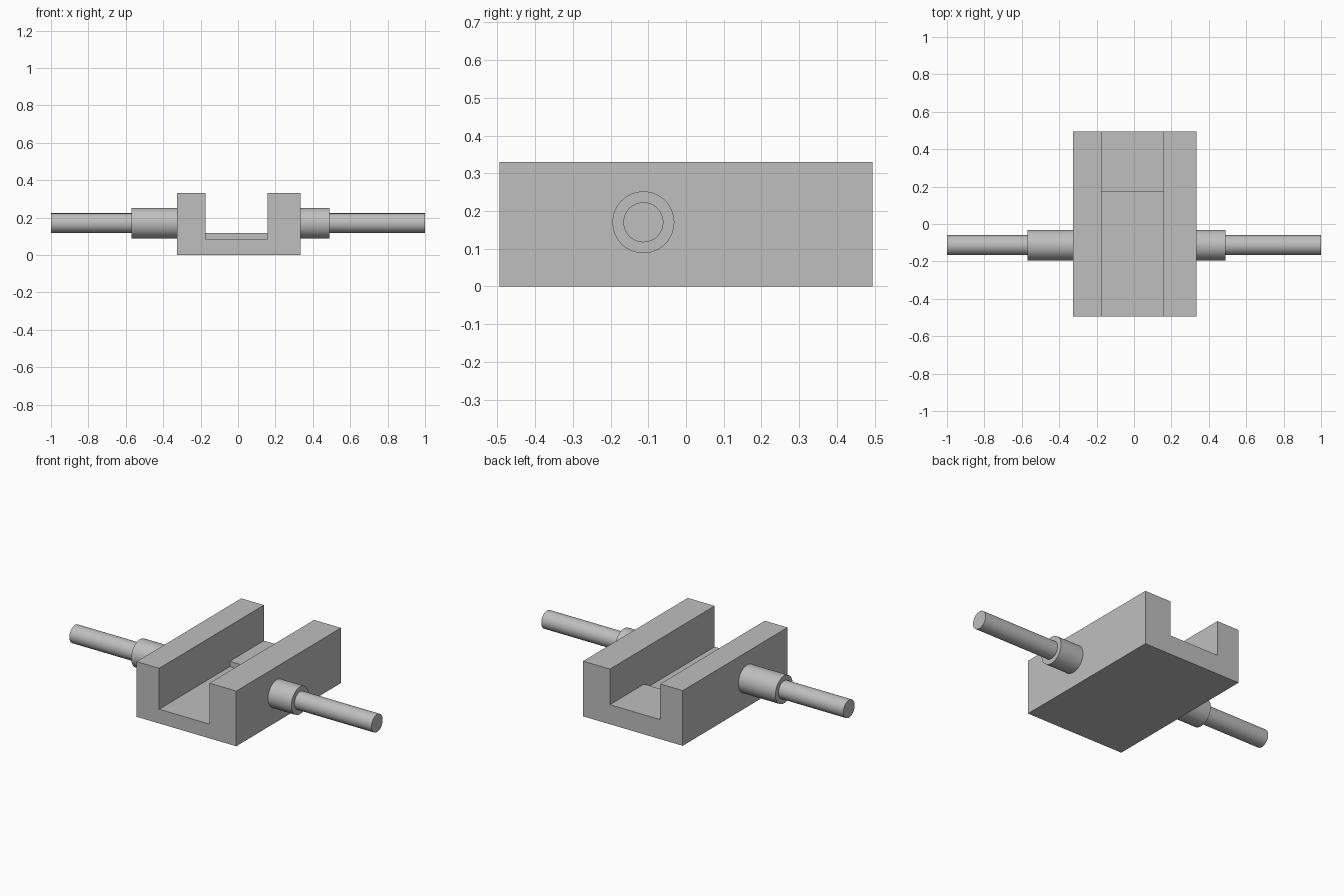
import bpy
import bmesh
import math
from mathutils import Matrix

cube = bpy.data.objects.get("Cube")
if cube:
    bpy.data.objects.remove(cube, do_unlink=True)

grey = bpy.data.materials.new("plain_grey")
grey.use_nodes = True
colour = (0.52, 0.52, 0.52, 1)
grey.diffuse_color = colour
grey.node_tree.nodes["Principled BSDF"].inputs["Base Color"].default_value = colour

LEFT, RIGHT = 0.335, -0.325          # outer sides of the block
SLOT_LEFT, SLOT_RIGHT = 0.157, -0.175
HALF_DEPTH, HEIGHT = 0.495, 0.33
FLOOR, STEP, STEP_Y = 0.085, 0.117, 0.172
AXLE_Y, AXLE_Z = -0.113, 0.17


def add_object(name, bm):
    bmesh.ops.recalc_face_normals(bm, faces=bm.faces)
    mesh = bpy.data.meshes.new(name)
    bm.to_mesh(mesh)
    bm.free()
    mesh.materials.append(grey)
    obj = bpy.data.objects.new(name, mesh)
    bpy.context.collection.objects.link(obj)
    return obj


def channel(name, floor, y0, y1):
    """U-shaped profile extruded along y."""
    bm = bmesh.new()
    outline = [(RIGHT, 0), (LEFT, 0), (LEFT, HEIGHT), (SLOT_LEFT, HEIGHT),
               (SLOT_LEFT, floor), (SLOT_RIGHT, floor),
               (SLOT_RIGHT, HEIGHT), (RIGHT, HEIGHT)]
    face = bm.faces.new([bm.verts.new((x, y0, z)) for x, z in outline])
    ext = bmesh.ops.extrude_face_region(bm, geom=[face])["geom"]
    verts = [v for v in ext if isinstance(v, bmesh.types.BMVert)]
    bmesh.ops.translate(bm, verts=verts, vec=(0, y1 - y0, 0))
    return add_object(name, bm)


def cylinder(name, radius, x0, x1):
    """Smooth capped cylinder along x on the axle line."""
    bm = bmesh.new()
    place = (Matrix.Translation(((x0 + x1) / 2, AXLE_Y, AXLE_Z))
             @ Matrix.Rotation(math.pi / 2, 4, "Y"))
    bmesh.ops.create_cone(bm, cap_ends=True, segments=64, radius1=radius,
                          radius2=radius, depth=abs(x1 - x0), matrix=place)
    for f in bm.faces:
        f.smooth = len(f.verts) == 4
    for e in bm.edges:
        e.smooth = all(f.smooth for f in e.link_faces)
    return add_object(name, bm)


# Slotted block with a raised step in the rear of the slot
channel("block", FLOOR, -HALF_DEPTH, HALF_DEPTH)
bm = bmesh.new()
bmesh.ops.create_cube(bm, size=1, matrix=Matrix.LocRotScale(
    ((SLOT_LEFT + SLOT_RIGHT) / 2, (STEP_Y + HALF_DEPTH) / 2, (FLOOR + STEP) / 2),
    None, (SLOT_LEFT - SLOT_RIGHT, HALF_DEPTH - STEP_Y, STEP - FLOOR)))
add_object("slot_step", bm)

# Collars and axle rods on both sides
for side, wall, collar_end, tip in (("left", LEFT, 0.49, 1), ("right", RIGHT, -0.57, -1)):
    cylinder(side + "_collar", 0.082, wall, collar_end)
    cylinder(side + "_axle", 0.053, collar_end, tip)
